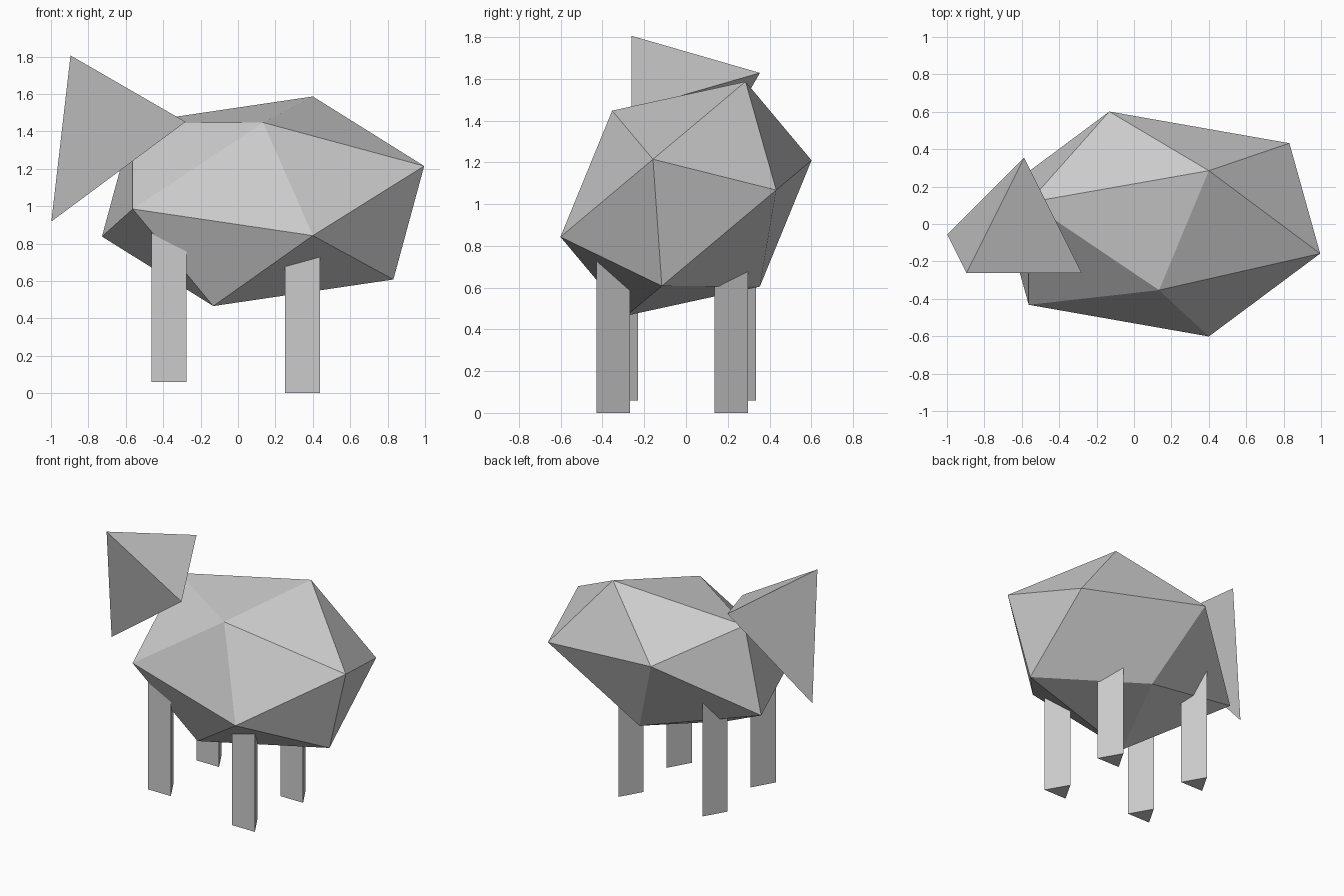
import bpy
from math import radians

if "Cube" in bpy.data.objects:
    bpy.data.objects.remove(bpy.data.objects["Cube"])


def finish(name):
    obj = bpy.context.object
    obj.name = name
    return obj


# Body: stretched, tilted 20-sided ball
bpy.ops.mesh.primitive_ico_sphere_add(
    subdivisions=1, radius=1, location=(0.134, 0, 1.026),
    rotation=(radians(40), 0, 0))
finish("body").scale = (0.963, 0.68, 0.55)

# Head: three-sided cone with the snout pointing down and outward
bpy.ops.mesh.primitive_cone_add(
    vertices=3, radius1=0.41, radius2=0, depth=0.82,
    location=(-0.793, -0.056, 1.273), rotation=(0, radians(210), 0))
finish("head")

# Legs: triangular prisms, the head-end pair slightly raised
LEG_HEIGHT = 0.84
for end, x, shift, base in (("front", -0.37, 0.037, 0.06), ("rear", 0.345, 0, 0)):
    for side, y in (("right", -0.375), ("left", 0.19)):
        bpy.ops.mesh.primitive_cylinder_add(
            vertices=3, radius=0.108, depth=LEG_HEIGHT,
            location=(x, y + shift, base + LEG_HEIGHT / 2))
        finish(f"{end}_{side}_leg")
